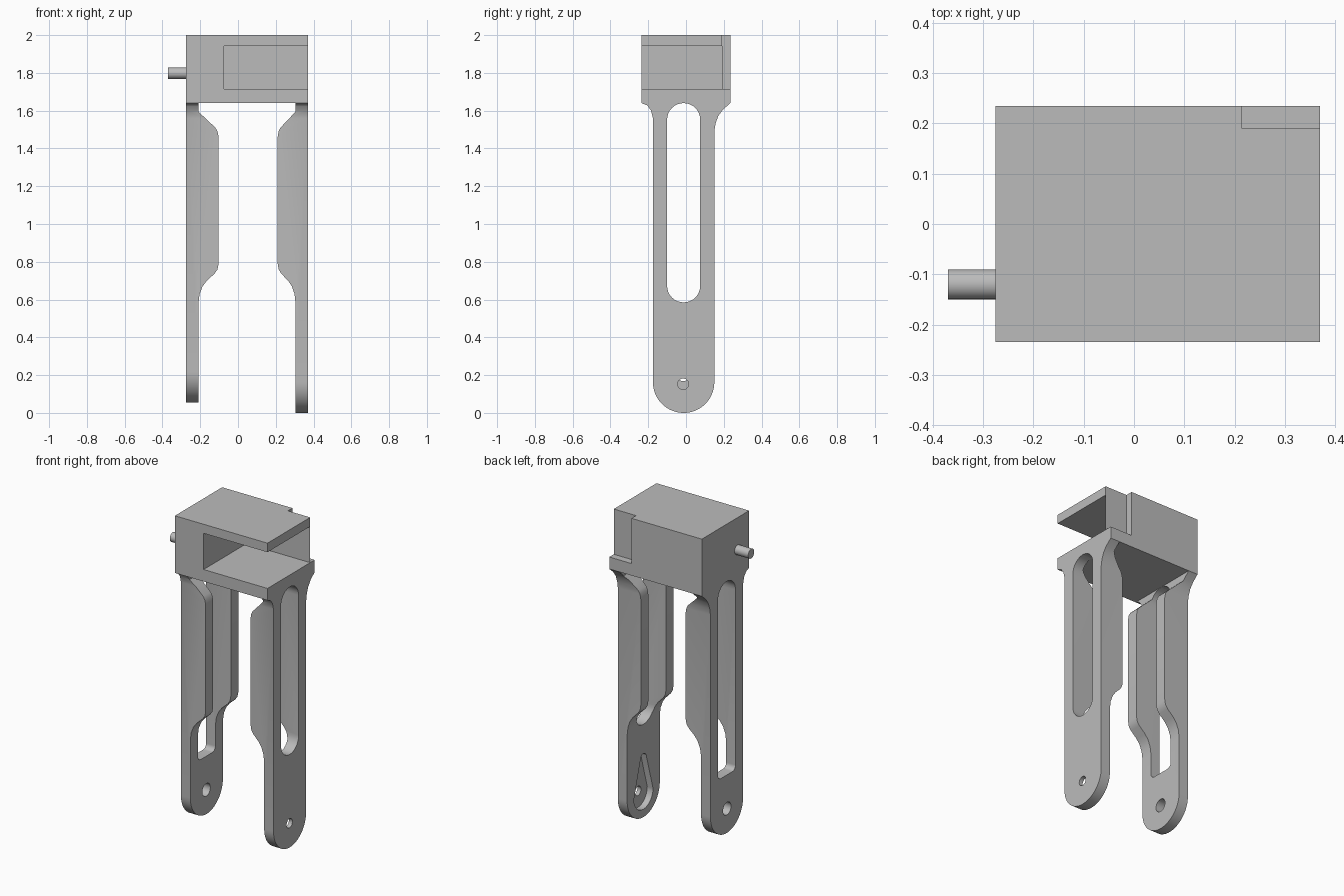
import bpy, bmesh, math
from mathutils import Vector

cube = bpy.data.objects.get("Cube")
if cube:
    bpy.data.objects.remove(cube, do_unlink=True)

grey = bpy.data.materials.new("plain grey")
grey.use_nodes = True
colour = (0.5, 0.5, 0.5, 1)
grey.diffuse_color = colour
grey.node_tree.nodes["Principled BSDF"].inputs["Base Color"].default_value = colour


def prism(name, outline, axis, lo, hi):
    """Extrude a 2D outline along x (outline is y, z) or y (outline is x, z)."""
    def place(p, d):
        return Vector((d, p[0], p[1])) if axis == "x" else Vector((p[0], d, p[1]))
    bm = bmesh.new()
    base = bm.faces.new([bm.verts.new(place(p, lo)) for p in outline])
    out = bmesh.ops.extrude_face_region(bm, geom=[base])
    top = [v for v in out["geom"] if isinstance(v, bmesh.types.BMVert)]
    bmesh.ops.translate(bm, verts=top, vec=place((0, 0), hi - lo))
    bmesh.ops.recalc_face_normals(bm, faces=bm.faces)
    mesh = bpy.data.meshes.new(name)
    bm.to_mesh(mesh)
    bm.free()
    mesh.materials.append(grey)
    obj = bpy.data.objects.new(name, mesh)
    bpy.context.collection.objects.link(obj)
    return obj


def block(name, x0, x1, y0, y1, z0, z1):
    return prism(name, [(x0, z0), (x1, z0), (x1, z1), (x0, z1)], "y", y0, y1)


def arc(cy, cz, r, start, end, steps=16):
    angles = [math.radians(start + (end - start) * i / steps) for i in range(steps + 1)]
    return [(cy + r * math.cos(a), cz + r * math.sin(a)) for a in angles]


def combine(obj, other, operation):
    """Apply a boolean and drop the helper."""
    mod = obj.modifiers.new(operation.lower(), "BOOLEAN")
    mod.operation, mod.solver, mod.object = operation, "EXACT", other
    bpy.context.view_layer.objects.active = obj
    bpy.ops.object.modifier_apply(modifier=mod.name)
    bpy.data.objects.remove(other, do_unlink=True)


def smooth(obj):
    bpy.ops.object.select_all(action="DESELECT")
    obj.select_set(True)
    bpy.context.view_layer.objects.active = obj
    bpy.ops.object.shade_smooth_by_angle(angle=math.radians(25))


LEFT, RIGHT, DEPTH, BASE, MID = 0.37, -0.275, 0.235, 1.64, -0.0125

# Housing: open to the front and left, with a corner notch in roof and rear wall
housing = block("housing", RIGHT, LEFT, -DEPTH, DEPTH, BASE, 2)
combine(housing, block("cavity", -0.075, 0.5, -0.4, 0.19, 1.715, 1.943), "DIFFERENCE")
combine(housing, block("notch", 0.215, 0.5, 0.19, 0.4, 1.715, 2.2), "DIFFERENCE")

# Side peg
peg = prism("side_peg", arc(-0.12, 1.798, 0.03, 0, 345, 23), "x", -0.37, RIGHT)
smooth(peg)


def leg(name, outer, side, foot, slot_end, hole_r):
    """side is +1 when the thick flange points towards -x."""
    # Thickness profile: thin foot, thick middle, thin top
    steps = [(0, -0.1), (0, -0.1 + 0.68), (0.006, 0.63), (0.02, 0.67), (0.04, 0.7),
             (0.076, 0.737), (0.09, 0.76), (0.095, 0.79), (0.095, 1.46),
             (0.09, 1.49), (0.08, 1.51), (0, 1.595), (0, BASE)]
    scale = 1 if side > 0 else 1.13
    inner = [(outer - side * (0.065 + t * scale), z) for t, z in steps]
    obj = prism(name, inner + [(outer, BASE), (outer, -0.1)], "y", -DEPTH, DEPTH)
    # Side silhouette: round foot, flared shoulders
    r = 0.1625
    outline = arc(MID, foot + r, r, 180, 360, 32)
    outline += [(0.15, 1.49), (0.156, 1.53), (0.17, 1.57), (0.195, 1.605), (DEPTH, BASE),
                (DEPTH, 1.7), (-DEPTH, 1.7), (-DEPTH, BASE), (-0.205, 1.628),
                (-0.185, 1.6), (-0.175, 1.56)]
    combine(obj, prism("silhouette", outline, "x", -1, 1), "INTERSECT")
    # Long slot, bottom rounded fully or only at the corners
    w, c = 0.0875, 0.0875 if side > 0 else 0.03
    slot = arc(MID, BASE - w, w, 0, 180)
    slot += arc(MID - w + c, slot_end + c, c, 180, 270, 8)
    slot += arc(MID + w - c, slot_end + c, c, 270, 360, 8)[0 if c < w else 1:]
    combine(obj, prism("slot", slot, "x", -1, 1), "DIFFERENCE")
    # Pivot hole
    hole = arc(MID - 0.003, foot + 0.153, hole_r, 0, 345, 23)
    combine(obj, prism("hole", hole, "x", -1, 1), "DIFFERENCE")
    return obj


left_leg = leg("left_leg", LEFT, 1, 0, 0.585, 0.029)
right_leg = leg("right_leg", RIGHT, -1, 0.055, 0.42, 0.04)

# Tapered pocket on the inner face of the left foot
pocket = arc(MID, 0.145, 0.095, 180, 360) + arc(MID, 0.37, 0.03, 0, 180)
combine(left_leg, prism("pocket", pocket, "x", 0.2, 0.345), "DIFFERENCE")

for part in (left_leg, right_leg):
    smooth(part)
